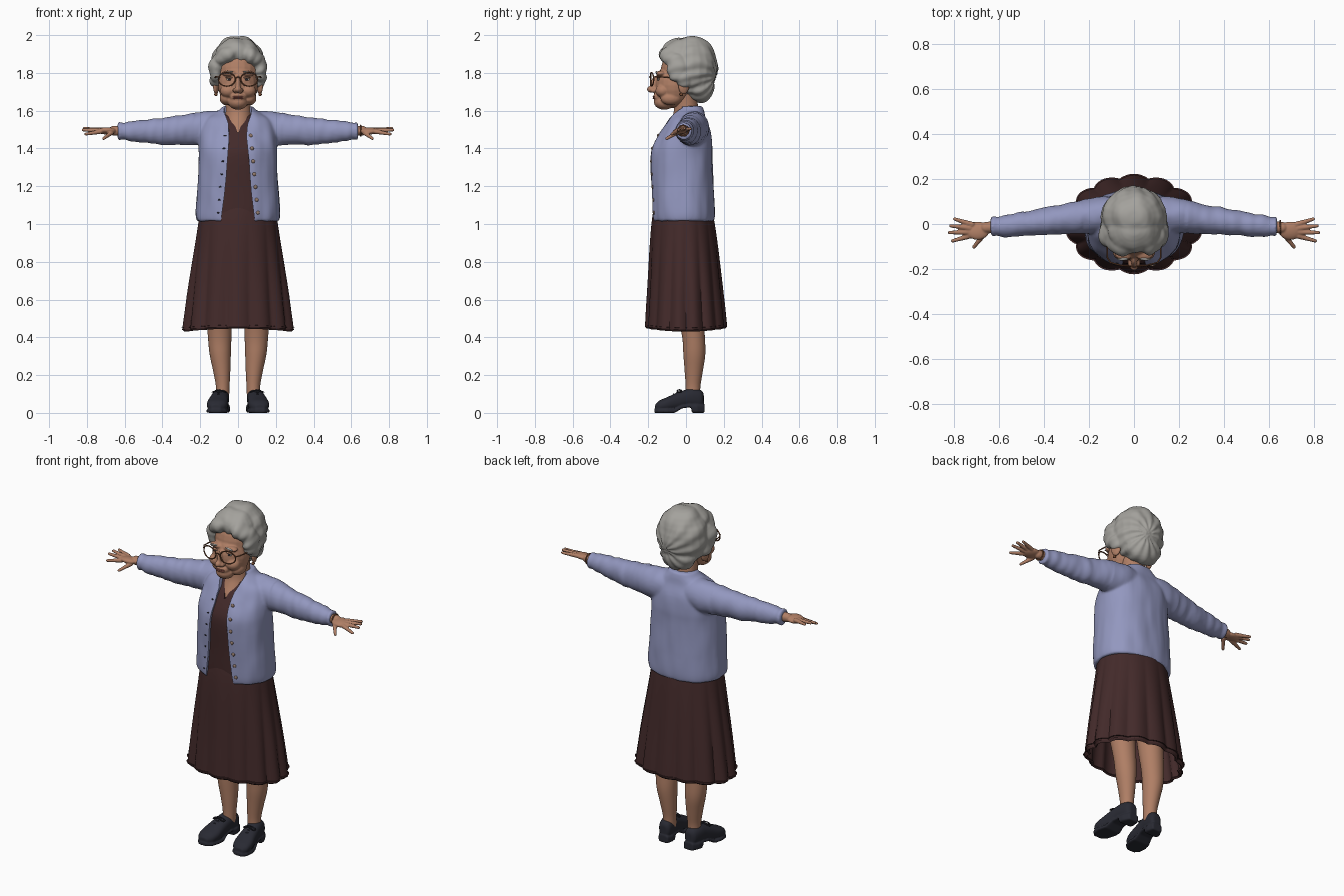
import bpy, bmesh, math
from mathutils import Vector, Matrix, Euler, noise
from mathutils.bvhtree import BVHTree

cube = bpy.data.objects.get("Cube")
if cube:
    bpy.data.objects.remove(cube, do_unlink=True)


def material(name, rgb):
    m = bpy.data.materials.new(name)
    m.use_nodes = True
    m.diffuse_color = (*rgb, 1)
    m.node_tree.nodes["Principled BSDF"].inputs["Base Color"].default_value = (*rgb, 1)
    return m


SKIN = material("skin", (.43, .21, .13))
LIPS = material("lips", (.30, .10, .075))
HAIR = material("grey hair", (.37, .36, .335))
WOOL = material("blue wool", (.29, .31, .52))
DRESS = material("dark brown cloth", (.056, .023, .023))
LEATHER = material("black leather", (.022, .023, .033))
FRAME = material("brown frame", (.19, .075, .035))
EYE = material("eye white", (.55, .48, .42))
BUTTON = material("button", (.30, .20, .15))


def spline(rings, steps):
    out = []
    for i in range(len(rings) - 1):
        a, b, c, d = (rings[min(max(i + k, 0), len(rings) - 1)] for k in (-1, 0, 1, 2))
        for s in range(steps):
            t = s / steps
            out.append([q + .5 * t * (r - p + t * (2*p - 5*q + 4*r - w + t * (3*(q - r) + w - p)))
                        for p, q, r, w in zip(a, b, c, d)])
    return out + [rings[-1]]


def loft(bm, rings, axis="z", n=48, p=2.0, steps=4, cap=True):
    """Skin through rings (cx, cy, cz, radius, radius) stacked along an axis."""
    u, v = {"x": (1, 2), "y": (0, 2), "z": (0, 1)}[axis]
    loops = []
    for *c, a, b in (spline(rings, steps) if steps else rings):
        loop = []
        for i in range(n):
            co, si = math.cos(math.tau * i / n), math.sin(math.tau * i / n)
            pt = list(c)
            pt[u] += a * math.copysign(abs(co) ** (2 / p), co)
            pt[v] += b * math.copysign(abs(si) ** (2 / p), si)
            loop.append(bm.verts.new(pt))
        loops.append(loop)
    for lo, hi in zip(loops, loops[1:]):
        for i in range(n):
            j = (i + 1) % n
            bm.faces.new((lo[i], lo[j], hi[j], hi[i]))
    if cap:
        bm.faces.new(loops[0])
        bm.faces.new(loops[-1])


def ball(bm, c, r, rot=(0, 0, 0)):
    bmesh.ops.create_uvsphere(bm, u_segments=20, v_segments=14, radius=1,
                              matrix=Matrix.LocRotScale(Vector(c), Euler(rot), Vector(r)))


def capsule(bm, a, b, ra, rb):
    for i in range(13):
        t = i / 12
        r = ra + (rb - ra) * t
        ball(bm, Vector(a).lerp(Vector(b), t), (r, r, r))


def add(name, bm, mat):
    bmesh.ops.recalc_face_normals(bm, faces=bm.faces[:])
    me = bpy.data.meshes.new(name)
    bm.to_mesh(me)
    bm.free()
    ob = bpy.data.objects.new(name, me)
    bpy.context.scene.collection.objects.link(ob)
    return bake(ob, mat) if mat else ob


def bake(ob, mat):
    """Turn modifiers or a curve into a plain smooth mesh of one material."""
    name = ob.name
    bpy.context.view_layer.update()
    me = bpy.data.meshes.new_from_object(ob.evaluated_get(bpy.context.evaluated_depsgraph_get()))
    bpy.data.objects.remove(ob, do_unlink=True)
    me.materials.clear()
    me.materials.append(mat)
    me.shade_smooth()
    me.set_sharp_from_angle(angle=math.radians(50))
    new = bpy.data.objects.new(name, me)
    bpy.context.scene.collection.objects.link(new)
    return new


def sculpt(name, bm, mat, voxel, smooth=4, cutter=None):
    """Fuse overlapping forms into one soft skin, then cut an opening."""
    ob = add(name, bm, None)
    mod = ob.modifiers.new("fuse", "REMESH")
    mod.mode, mod.voxel_size = "VOXEL", voxel
    mod = ob.modifiers.new("soften", "SMOOTH")
    mod.factor, mod.iterations = .5, smooth
    if cutter:
        mod = ob.modifiers.new("opening", "BOOLEAN")
        mod.operation, mod.solver, mod.object = "DIFFERENCE", "EXACT", cutter
        cutter.hide_render = True
    new = bake(ob, mat)
    if cutter:
        bpy.data.objects.remove(cutter, do_unlink=True)
    return new


def front_cutter(half):
    """Prism through the chest from half widths (x, z), mirrored."""
    bm = bmesh.new()
    outline = half + [(-x, z) for x, z in reversed(half)]
    face = bm.faces.new([bm.verts.new((x, -.5, z)) for x, z in outline])
    ext = bmesh.ops.extrude_face_region(bm, geom=[face])["geom"]
    bmesh.ops.translate(bm, vec=(0, .48, 0), verts=[g for g in ext if isinstance(g, bmesh.types.BMVert)])
    return add("cutter", bm, None)


def ripple(ob, height):
    moves = [v.normal * height(v.co) for v in ob.data.vertices]
    for v, m in zip(ob.data.vertices, moves):
        v.co += m


def tube(name, pts, radius, mat, cyclic=False):
    cu = bpy.data.curves.new(name, "CURVE")
    cu.dimensions, cu.bevel_depth, cu.bevel_resolution = "3D", radius, 2
    cu.use_fill_caps = True
    sp = cu.splines.new("POLY")
    sp.points.add(len(pts) - 1)
    for q, co in zip(sp.points, pts):
        q.co = (*co, 1)
    sp.use_cyclic_u = cyclic
    ob = bpy.data.objects.new(name, cu)
    bpy.context.scene.collection.objects.link(ob)
    return bake(ob, mat)


def front_of(ob):
    """Lookup of the frontmost y of a mesh at (x, z)."""
    tree = BVHTree.FromPolygons([v.co for v in ob.data.vertices], [p.vertices[:] for p in ob.data.polygons])
    return lambda x, z: (tree.ray_cast(Vector((x, -1, z)), Vector((0, 1, 0)))[0] or Vector((0, -.15, 0))).y


def dab(name, c, r, mat, rot=(0, 0, 0)):
    bm = bmesh.new()
    ball(bm, c, r, rot)
    return add(name, bm, mat)


SIDES = (("left", 1), ("right", -1))

# Cardigan: torso and sleeves fused, open down the front
torso = [(0, -.015, 1.015, .218, .162), (0, -.016, 1.06, .224, .167), (0, -.02, 1.2, .215, .166),
         (0, -.025, 1.35, .206, .166), (0, -.018, 1.42, .205, .158), (0, 0, 1.50, .20, .128),
         (0, .007, 1.56, .165, .098), (0, .018, 1.60, .10, .078), (0, .022, 1.625, .078, .064)]
bm = bmesh.new()
loft(bm, torso, p=2.3)
for _, s in SIDES:
    loft(bm, [(s * x, y, z, a, b) for x, y, z, a, b in (
        (.05, .04, 1.51, .07, .08), (.13, .04, 1.507, .082, .092), (.21, .036, 1.504, .077, .088),
        (.3, .024, 1.498, .067, .079), (.4, .012, 1.491, .06, .072), (.5, .0, 1.491, .053, .06),
        (.58, -.01, 1.492, .049, .052), (.605, -.011, 1.492, .043, .045), (.635, -.012, 1.492, .044, .047))],
         axis="x")
opening = [(.095, .95), (.09, 1.02), (.072, 1.15), (.06, 1.3), (.046, 1.45), (.05, 1.53), (.072, 1.59), (.075, 1.7)]
cardigan = sculpt("cardigan", bm, WOOL, .0075, 5, front_cutter(opening))
ripple(cardigan, lambda v: .005 * noise.noise(Vector((v.x * 26, v.y * 9, v.z * 9)) if abs(v.x) > .23
                                              else Vector((v.x * 18, v.y * 18, v.z * 6))))
chest = front_of(cardigan)
for i in range(7):
    z = 1.06 + i * .068
    x = .108 - (z - 1.02) * .09
    dab(f"button_{i}", (x, chest(x, z), z), (.010, .006, .010), BUTTON)
    dab(f"buttonhole_{i}", (-x, chest(-x, z), z), (.008, .003, .004), LEATHER)

# Dress: bodice with a notched neck, pleated skirt
bm = bmesh.new()
loft(bm, [(x, y, z - .02 * (z > 1.55), a - .016, b - .013) for x, y, z, a, b in torso[:-1]], p=2.3)
sculpt("bodice", bm, DRESS, .008, 2, front_cutter([(.003, 1.485), (.03, 1.56), (.03, 1.65)]))

bm = bmesh.new()
loft(bm, [(0, -.018, 1.12, .19, .146), (0, -.016, 1.03, .206, .163), (0, -.012, .9, .226, .178),
          (0, -.005, .68, .262, .196), (0, 0, .47, .293, .212), (0, 0, .45, .294, .212),
          (0, 0, .438, .284, .203)], n=168, cap=False)
for v in bm.verts:
    a = math.atan2(v.co.x / 1.4, -v.co.y)
    k = 1 + .075 * min(1, max(0, (1.08 - v.co.z) / .5)) * (abs(math.cos(7 * a)) - .75)
    v.co.x *= k
    v.co.y *= k
    v.co.z += .008 * math.cos(2 * a) * (v.co.z < .6)
skirt = add("skirt", bm, None)
mod = skirt.modifiers.new("cloth", "SOLIDIFY")
mod.thickness, mod.offset = .01, -1
bake(skirt, DRESS)

# Neck
bm = bmesh.new()
loft(bm, [(0, -.03, 1.45, .07, .09), (0, -.02, 1.5, .07, .091), (0, -.004, 1.54, .072, .083),
          (0, .0, 1.58, .069, .068), (0, .0, 1.63, .067, .063), (0, -.01, 1.7, .07, .06)])
add("neck", bm, SKIN)

# Head: skull, jaw, nose, cheeks and ears fused
bm = bmesh.new()
ball(bm, (0, -.015, 1.80), (.115, .12, .14))
ball(bm, (0, -.062, 1.735), (.105, .1, .122))
ball(bm, (0, -.115, 1.645), (.052, .055, .04))
ball(bm, (0, -.14, 1.672), (.042, .034, .028))
ball(bm, (0, -.165, 1.742), (.014, .024, .045), (-.25, 0, 0))
ball(bm, (0, -.184, 1.713), (.019, .023, .018))
for _, s in SIDES:
    ball(bm, (s * .052, -.122, 1.705), (.043, .04, .036))
    ball(bm, (s * .062, -.08, 1.665), (.035, .055, .036))
    ball(bm, (s * .045, -.132, 1.797), (.042, .028, .015))
    ball(bm, (s * .016, -.172, 1.707), (.013, .018, .012))
    ball(bm, (s * .116, -.012, 1.728), (.014, .03, .042), (0, 0, s * .3))
head = sculpt("head", bm, SKIN, .005, 3)
face = front_of(head)
for side, s in SIDES:
    x, z = s * .045, 1.766
    y = face(x, z)
    dab(side + "_eye", (x, y + .002, z), (.017, .006, .007), EYE)
    dab(side + "_iris", (x, y - .003, z), (.007, .003, .0065), LEATHER)
    dab(side + "_eyelid", (x, y + .001, z + .009), (.021, .009, .005), SKIN)
    dab(side + "_eyebrow", (s * .05, face(s * .05, 1.803), 1.803), (.025, .006, .005), HAIR, (0, s * .15, 0))
    dab(side + "_earring", (s * .117, -.025, 1.686), (.009, .009, .009), FRAME)
for name, z, r in (("upper_lip", 1.674, .004), ("lower_lip", 1.666, .005)):
    dab(name, (0, face(0, z) + .003, z), (.03, .007, r), LIPS)

# Glasses
for side, s in SIDES:
    rim = [(s * .059 + .045 * math.cos(i * math.tau / 28), -.187 + .016 * abs(math.cos(i * math.tau / 28) * s + 1) ** 2 / 4,
            1.766 + .036 * math.sin(i * math.tau / 28)) for i in range(28)]
    tube(side + "_rim", rim, .0035, FRAME, True)
    tube(side + "_temple", [(s * .103, -.174, 1.778), (s * .118, -.15, 1.78), (s * .124, -.01, 1.77)], .0035, FRAME)
tube("glasses_bridge", [(-.016, -.187, 1.772), (0, -.192, 1.779), (.016, -.187, 1.772)], .0035, FRAME)

# Hair: crown, nape roll, side puffs and swept front
bm = bmesh.new()
ball(bm, (0, .03, 1.832), (.146, .137, .166))
ball(bm, (0, .072, 1.735), (.112, .077, .092))
ball(bm, (0, -.03, 1.905), (.118, .098, .08))
ball(bm, (-.052, -.072, 1.895), (.086, .07, .046), (0, -.45, 0))
ball(bm, (.068, -.068, 1.89), (.068, .07, .046), (0, .6, 0))
for _, s in SIDES:
    ball(bm, (s * .116, -.045, 1.825), (.04, .06, .075))
    ball(bm, (s * .115, -.012, 1.775), (.036, .045, .05))
hair = sculpt("hair", bm, HAIR, .0065, 5)
ripple(hair, lambda v: .0028 * math.sin(13 * math.atan2(v.x - .03, v.z - 1.78) + 22 * v.y)
       + .006 * noise.noise(v * 14))

# Hands, legs and shoes
for side, s in SIDES:
    bm = bmesh.new()
    capsule(bm, (s * .58, -.012, 1.492), (s * .66, -.016, 1.494), .03, .025)
    ball(bm, (s * .695, -.03, 1.493), (.052, .041, .018), (s * .15, 0, 0))
    for base, tip in (((.72, -.002, 1.499), (.797, .022, 1.505)), ((.73, -.018, 1.498), (.814, -.008, 1.506)),
                      ((.735, -.036, 1.494), (.82, -.038, 1.498)), ((.73, -.053, 1.489), (.806, -.075, 1.476)),
                      ((.67, -.05, 1.483), (.712, -.102, 1.452))):
        capsule(bm, (s * base[0], *base[1:]), (s * tip[0], *tip[1:]), .0125, .008)
    sculpt(side + "_hand", bm, SKIN, .004, 2)

    bm = bmesh.new()
    loft(bm, [(s * x, y, z, a, b) for x, y, z, a, b in (
        (.083, .036, .08, .036, .04), (.081, .037, .14, .036, .039), (.086, .041, .22, .045, .048),
        (.094, .044, .31, .056, .058), (.097, .04, .4, .062, .06), (.1, .02, .55, .07, .07),
        (.1, .0, .75, .08, .08))])
    add(side + "_leg", bm, SKIN)

    bm = bmesh.new()
    upper = [(.094, .02, .04, .10), (.08, .036, .03, .12), (.04, .043, .03, .13), (0, .045, .03, .123),
             (-.05, .05, .015, .106), (-.1, .056, .01, .083), (-.14, .048, .01, .066), (-.163, .024, .014, .045)]
    sole = [(.098, .03, 0, .045), (.06, .045, 0, .045), (.032, .045, 0, .045), (.026, .044, .03, .045),
            (-.02, .046, .024, .04), (-.06, .054, 0, .02), (-.1, .059, 0, .02), (-.145, .05, 0, .02), (-.168, .024, 0, .02)]
    for rows, p, steps in ((upper, 2.4, 3), (sole, 5, 0)):
        loft(bm, [(s * (.095 - .13 * y), y, (a + b) / 2, w, (b - a) / 2) for y, w, a, b in rows], "y", p=p, steps=steps)
    sculpt(side + "_shoe", bm, LEATHER, .005, 2)
    for i in range(3):
        y, z = -.03 - i * .018, .113 - i * .008
        cx = s * (.095 - .13 * y)
        tube(f"{side}_lace_{i}", [(cx - .025, y, z - .009), (cx, y, z + .003), (cx + .025, y, z - .009)], .004, LEATHER)
    for d in (1, -1):
        loop = [(s * .1 + d * .018 * (1 - math.cos(i * math.tau / 12)), -.035 - .012 * math.sin(i * math.tau / 12),
                 .122 - .006 * (1 - math.cos(i * math.tau / 12))) for i in range(12)]
        tube(f"{side}_bow_{'outer' if d * s > 0 else 'inner'}", loop, .0035, LEATHER, True)

# Bracelet on the left wrist
tube("bracelet", [(.65, -.015 + .029 * math.cos(i * math.tau / 20), 1.494 + .028 * math.sin(i * math.tau / 20))
                  for i in range(20)], .004, FRAME, True)
